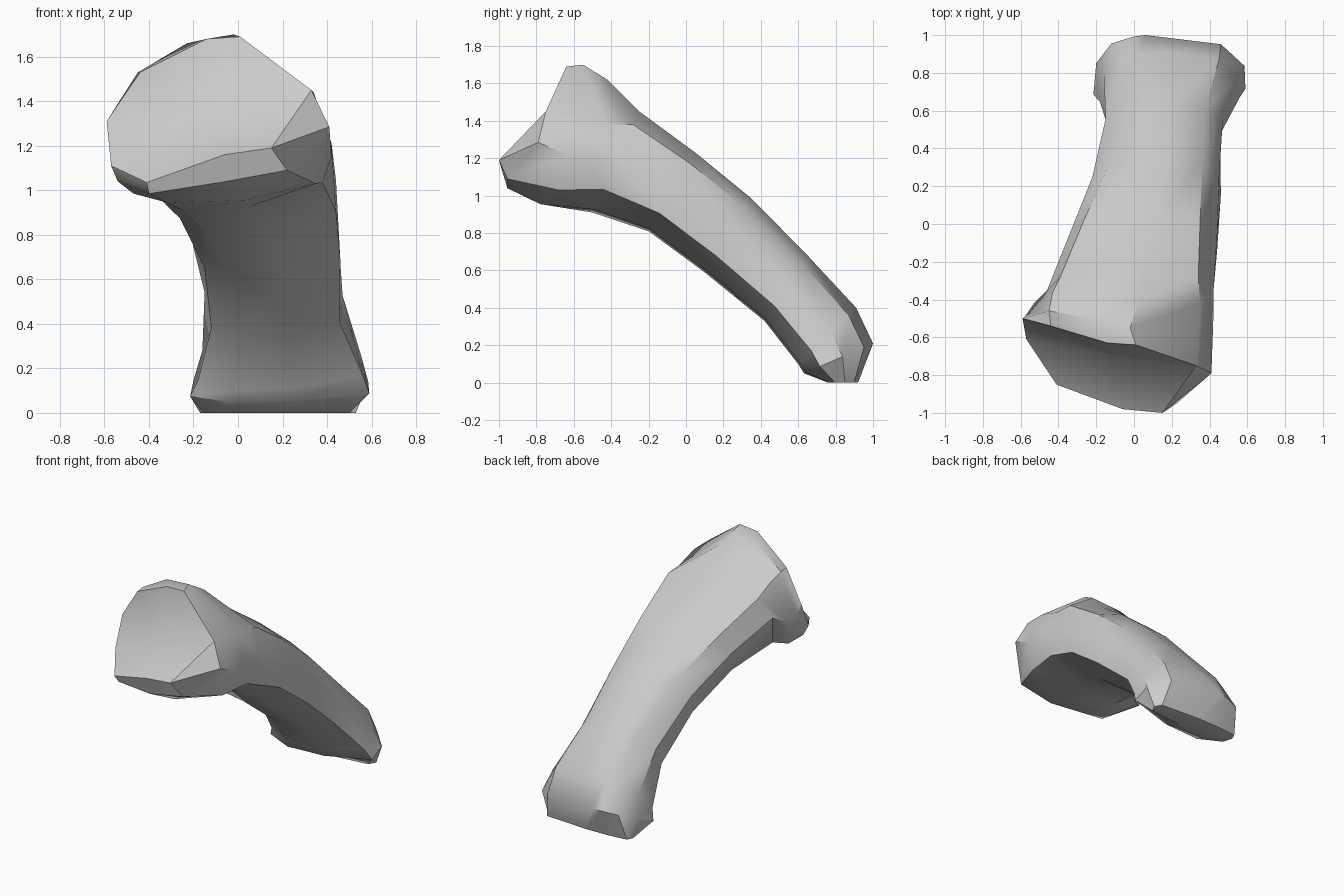
import bpy, bmesh, math
from mathutils import Vector

# Share of the way from underside to upper side for the ten ring points:
# left, left crease, top x2, upper right, right, lower right, bottom x2, lower left
HEIGHT = [.60, .88, .98, 1, .87, .56, .23, .03, 0, .15]


def ring(top, bottom, xs):
    """Cross-section lying in the tilted plane from bottom (y, z) to top (y, z)."""
    a, b = Vector((0, *bottom)), Vector((0, *top))
    return [a.lerp(b, t) + Vector((x, 0, 0)) for x, t in zip(xs, HEIGHT)]


# Rim of the dished joint face
rim = [(-.59, -.50, 1.31), (-.44, -.54, 1.53), (-.14, -.63, 1.68), (.01, -.64, 1.69),
       (.33, -.75, 1.45), (.41, -.79, 1.285), (.15, -1.0, 1.19), (-.06, -.98, 1.16),
       (-.41, -.85, 1.035), (-.57, -.61, 1.11)]
# Rolled lip behind the rim
lip = [(-.57, -.48, 1.24), (-.45, -.46, 1.53), (-.23, -.50, 1.66), (-.02, -.55, 1.70),
       (.34, -.58, 1.44), (.415, -.64, 1.22), (.22, -.955, 1.09), (-.05, -.955, 1.04),
       (-.40, -.82, .985), (-.54, -.59, 1.04)]
# Neck where the head narrows into the shaft
neck = [(-.53, -.42, 1.20), (-.43, -.36, 1.48), (-.21, -.39, 1.58), (.02, -.42, 1.62),
        (.35, -.42, 1.38), (.42, -.50, 1.15), (.35, -.68, 1.03), (.03, -.78, .955),
        (-.32, -.70, .945), (-.47, -.52, .985)]

rings = [
    [Vector(p) for p in rim],
    [Vector(p) for p in lip],
    [Vector(p) for p in neck],
    # Shaft
    ring((-.25, 1.45), (-.50, .91), (-.46, -.39, -.19, .06, .34, .42, .38, .05, -.25, -.38)),
    ring((.05, 1.23), (-.20, .81), (-.34, -.265, -.08, .14, .35, .44, .44, .15, -.14, -.26)),
    ring((.35, .985), (.10, .59), (-.22, -.13, 0, .18, .36, .45, .46, .20, -.03, -.15)),
    ring((.65, .68), (.42, .33), (-.15, -.04, .04, .20, .38, .47, .455, .24, .02, -.12)),
    # Flared foot
    ring((.91, .40), (.60, .10), (-.16, -.07, .02, .20, .45, .55, .56, .25, -.02, -.18)),
    ring((1.0, .21), (.63, .05), (-.20, -.12, .0, .06, .46, .585, .59, .25, -.04, -.215)),
    ring((.92, 0), (.76, 0), (-.17, -.15, .0, .18, .50, .53, .50, .22, -.04, -.15)),
]

bm = bmesh.new()
loops = [[bm.verts.new(p) for p in r] for r in rings]
for a, b in zip(loops, loops[1:]):
    for i in range(10):
        j = (i + 1) % 10
        bm.faces.new((a[i], a[j], b[j], b[i]))

# Dished joint face, with a flat facet at its right corner, and the flat sole
hub = bm.verts.new((-.10, -.70, 1.33))
front = loops[0]
bm.faces.new((front[4], front[6], front[5]))
inner = front[:5] + front[6:]
for a, b in zip(inner, inner[1:] + inner[:1]):
    bm.faces.new((hub, b, a))
bm.faces.new(loops[-1])
bmesh.ops.recalc_face_normals(bm, faces=bm.faces[:])

mesh = bpy.data.meshes.new("bone_shaft")
bm.to_mesh(mesh)
bm.free()
bone = bpy.data.objects.new("bone_shaft", mesh)
bpy.context.collection.objects.link(bone)
bpy.context.view_layer.objects.active = bone
bone.select_set(True)
bpy.ops.object.shade_smooth_by_angle(angle=math.radians(40))
